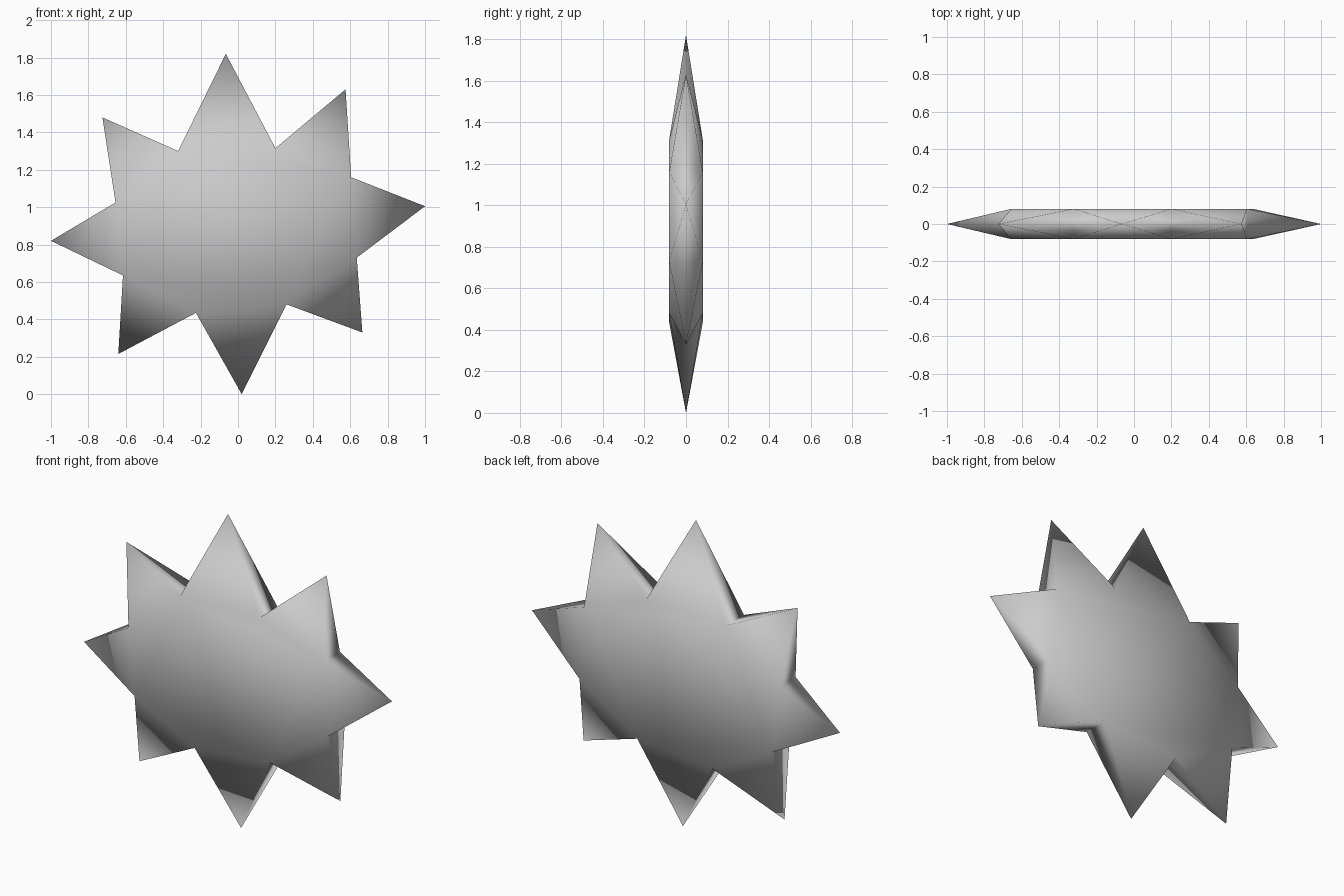
import bpy
import bmesh

cube = bpy.data.objects.get("Cube")
if cube:
    bpy.data.objects.remove(cube, do_unlink=True)

HALF = 0.081  # half thickness of the flat body

# Outline in x, z: points of the star and the notch that follows each one
tips = [(-0.065, 1.82), (0.575, 1.63), (1.0, 1.005), (0.665, 0.33),
        (0.02, 0.0), (-0.64, 0.215), (-1.0, 0.82), (-0.725, 1.48)]
notches = [(0.2, 1.315), (0.605, 1.16), (0.635, 0.73), (0.26, 0.48),
           (-0.225, 0.435), (-0.615, 0.635), (-0.655, 1.025), (-0.32, 1.3)]

grey = bpy.data.materials.new("plain_grey")
grey.use_nodes = True
colour = (0.6, 0.6, 0.6, 1.0)
grey.diffuse_color = colour
grey.node_tree.nodes["Principled BSDF"].inputs["Base Color"].default_value = colour

bm = bmesh.new()
front = [bm.verts.new((x, -HALF, z)) for x, z in notches]
back = [bm.verts.new((x, HALF, z)) for x, z in notches]
points = [bm.verts.new((x, 0, z)) for x, z in tips]

# Flat body faces
bm.faces.new(front)
bm.faces.new(back)

# Four-sided spike between each pair of neighbouring notches
for i, tip in enumerate(points):
    ring = [front[i - 1], front[i], back[i], back[i - 1]]
    for k in range(4):
        bm.faces.new((ring[k], ring[(k + 1) % 4], tip))

bmesh.ops.recalc_face_normals(bm, faces=bm.faces[:])
for face in bm.faces:
    face.smooth = True

mesh = bpy.data.meshes.new("spiked_star")
bm.to_mesh(mesh)
bm.free()
mesh.materials.append(grey)
star = bpy.data.objects.new("spiked_star", mesh)
bpy.context.collection.objects.link(star)
